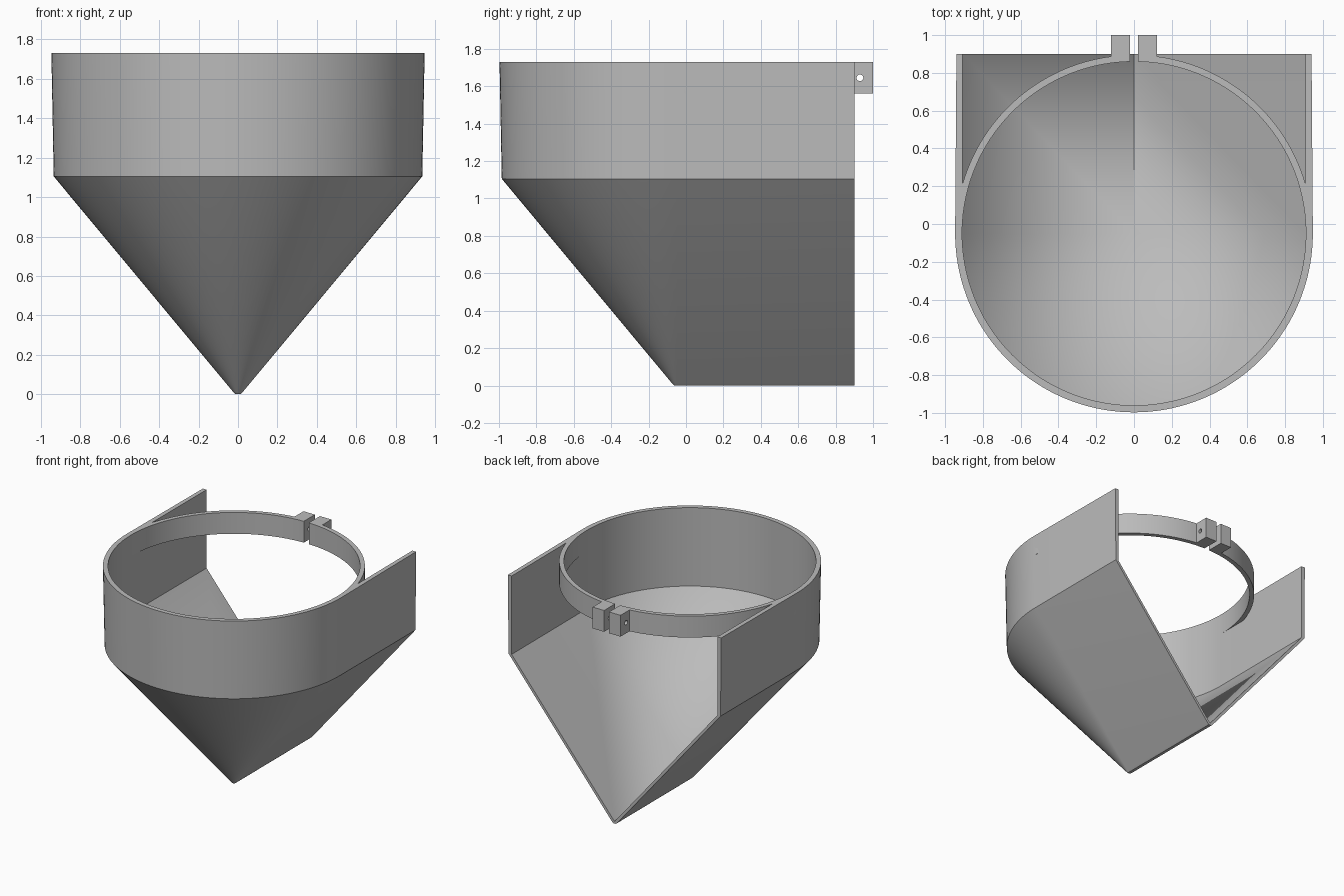
import bpy, bmesh
from math import sin, cos, pi, asin

cube = bpy.data.objects.get("Cube")
if cube:
    bpy.data.objects.remove(cube, do_unlink=True)

CY = -0.05        # axis of the round bowl
BACK = 0.90       # open rear edge
TOP = 1.73
R_OUT, R_IN = 0.947, 0.91

grey = bpy.data.materials.new("plain grey")
grey.use_nodes = True
colour = (0.5, 0.5, 0.5, 1)
grey.diffuse_color = colour
grey.node_tree.nodes["Principled BSDF"].inputs["Base Color"].default_value = colour


def finish(bm, name):
    bmesh.ops.remove_doubles(bm, verts=bm.verts, dist=0.0001)
    bmesh.ops.recalc_face_normals(bm, faces=bm.faces)
    mesh = bpy.data.meshes.new(name)
    bm.to_mesh(mesh)
    bm.free()
    obj = bpy.data.objects.new(name, mesh)
    bpy.context.collection.objects.link(obj)
    mesh.materials.append(grey)
    return obj


def activate(obj):
    bpy.ops.object.select_all(action='DESELECT')
    obj.select_set(True)
    bpy.context.view_layer.objects.active = obj


# Hopper shell: wall section swept along a U-shaped path
section = [(0, 0), (0.012, 0), (0.025, 0.012), (0.935, 1.105), (R_OUT, TOP),
           (R_IN, TOP), (R_IN, 1.105), (0, 0.016)]
STEPS = 72


def u_path(r):
    end = min(r, 0.94) if r > R_IN else min(r, 0.907)
    arc = [(-r * cos(pi * i / STEPS), CY - r * sin(pi * i / STEPS))
           for i in range(STEPS + 1)]
    return [(-end, BACK)] + arc + [(end, BACK)]


bm = bmesh.new()
rows = [[bm.verts.new((x, y, z)) for x, y in u_path(r)] for r, z in section]
for a, b in zip(rows, rows[1:]):
    for i in range(len(a) - 1):
        bm.faces.new((a[i], a[i + 1], b[i + 1], b[i]))
for end in (0, -1):
    bm.faces.new([row[end] for row in rows])
shell = finish(bm, "hopper_shell")

# Clamp band with its lug: plan outline extruded upwards, then mirrored
GAP, LUG, LUG_BACK, BAND_Z = 0.022, 0.123, 1.0, 1.56


def band_arc(r, x_end):
    stop = pi / 2 - asin(x_end / r)
    n = 40
    return [(r * cos(stop * i / n), CY + r * sin(stop * i / n)) for i in range(n + 1)]


outline = band_arc(R_OUT - 0.002, LUG) + [(LUG, LUG_BACK), (GAP, LUG_BACK)]
outline += band_arc(R_IN, GAP)[::-1]
bm = bmesh.new()
base = bm.faces.new([bm.verts.new((x, y, BAND_Z)) for x, y in outline])
extruded = bmesh.ops.extrude_face_region(bm, geom=[base], use_keep_orig=True)
bmesh.ops.translate(bm, vec=(0, 0, TOP - BAND_Z),
                    verts=[g for g in extruded["geom"] if isinstance(g, bmesh.types.BMVert)])
band = finish(bm, "clamp_band")

# Bolt hole through the lugs
bpy.ops.mesh.primitive_cylinder_add(vertices=24, radius=0.018, depth=0.3,
                                    location=(0.1, 0.93, 1.645), rotation=(0, pi / 2, 0))
cutter = bpy.context.object
cutter.name = "bolt_hole_cutter"
cutter.hide_render = True
activate(band)
hole = band.modifiers.new("bolt hole", 'BOOLEAN')
hole.operation = 'DIFFERENCE'
hole.solver = 'EXACT'
hole.object = cutter
bpy.ops.object.modifier_apply(modifier=hole.name)
bpy.data.objects.remove(cutter, do_unlink=True)
mirror = band.modifiers.new("mirror", 'MIRROR')
mirror.use_mirror_merge = False
bpy.ops.object.modifier_apply(modifier=mirror.name)

for obj in (shell, band):
    activate(obj)
    bpy.ops.object.shade_smooth_by_angle(angle=pi / 6)
